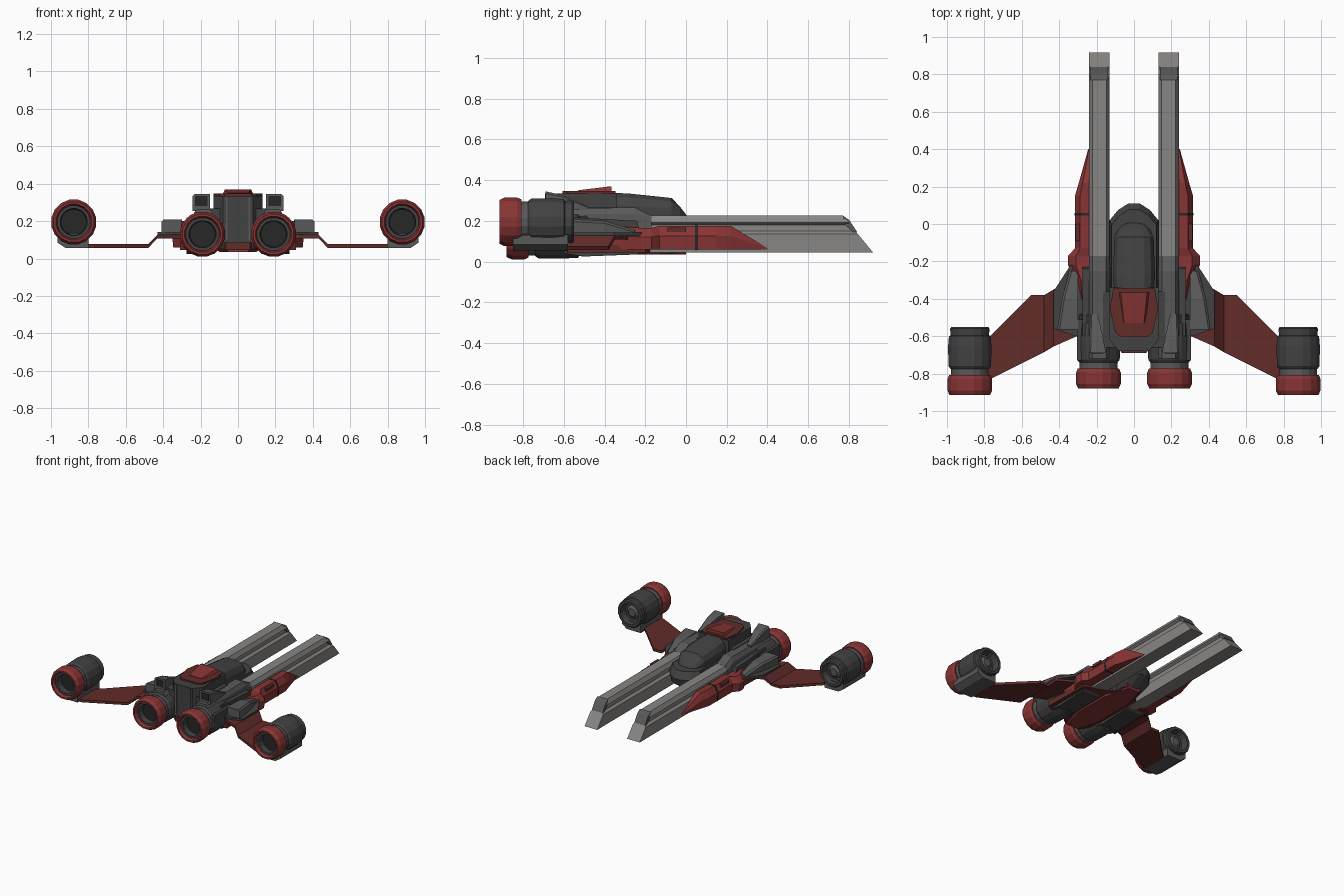
import bpy, bmesh, math

if "Cube" in bpy.data.objects:
    bpy.data.objects.remove(bpy.data.objects["Cube"])

COLORS = {"red": (0.25, 0.035, 0.035), "maroon": (0.12, 0.025, 0.022), "rail": (0.25, 0.24, 0.23),
          "grey": (0.10, 0.10, 0.10), "dark": (0.055, 0.055, 0.055), "black": (0.02, 0.02, 0.02)}
MATS = {}
for key, col in COLORS.items():
    MATS[key] = bpy.data.materials.new(key + "_paint")
    MATS[key].diffuse_color = (*col, 1)


def finish(name, bm, mat, mirror):
    bmesh.ops.remove_doubles(bm, verts=bm.verts, dist=1e-5)
    bmesh.ops.recalc_face_normals(bm, faces=bm.faces)
    me = bpy.data.meshes.new(name)
    bm.to_mesh(me)
    bm.free()
    ob = bpy.data.objects.new(name, me)
    bpy.context.collection.objects.link(ob)
    me.materials.append(MATS[mat])
    if mirror:
        ob.modifiers.new("mirror", 'MIRROR').use_mirror_merge = False
    return ob


def loft(name, sections, mat, mirror=True, closed=False):
    """Skin a list of equal-length 3D loops; closed joins last to first."""
    bm = bmesh.new()
    rings = [[bm.verts.new(p) for p in s] for s in sections]
    n = len(rings[0])
    pairs = list(zip(rings, rings[1:])) + ([(rings[-1], rings[0])] if closed else [])
    for a, b in pairs:
        for i in range(n):
            j = (i + 1) % n
            bm.faces.new((a[i], a[j], b[j], b[i]))
    if not closed:
        bm.faces.new(rings[0])
        bm.faces.new(rings[-1])
    return finish(name, bm, mat, mirror)


def prism(name, pts, axis, a, b, mat, mirror=True):
    """Extrude a 2D outline along an axis from a to b."""
    put = {"x": lambda p, t: (t, p[0], p[1]), "y": lambda p, t: (p[0], t, p[1]),
           "z": lambda p, t: (p[0], p[1], t)}[axis]
    return loft(name, [[put(p, t) for p in pts] for t in (a, b)], mat, mirror)


def box(name, x0, x1, y0, y1, z0, z1, mat, mirror=True):
    return prism(name, [(x0, y0), (x1, y0), (x1, y1), (x0, y1)], "z", z0, z1, mat, mirror)


def lathe(name, prof, cx, cz, mat, n=16, closed=False):
    """Revolve (radius, y) points about a line parallel to y."""
    ang = [math.tau * (i + 0.5) / n for i in range(n)]
    return loft(name, [[(cx + r * math.cos(t), y, cz + r * math.sin(t)) for t in ang]
                       for r, y in prof], mat, True, closed)


def sym(pts):
    return pts + [(-x, y) for x, y in reversed(pts)]


# Engines: nozzle ring, neck and nozzle cup, main barrel
def engine(tag, cx, cz, y0, length, r):
    lathe(tag + "_nozzle_ring", [(r * .80, y0), (r * .90, y0), (r, y0 + .025), (r, y0 + .085),
          (r * .92, y0 + .108), (r * .72, y0 + .108), (r * .72, y0 + .03)], cx, cz, "red", closed=True)
    lathe(tag + "_nozzle_cup", [(r * .74, y0 + .025), (r * .60, y0 + .025), (r * .55, y0 + .09),
          (r * .74, y0 + .10)], cx, cz, "dark", closed=True)
    lathe(tag + "_nozzle_core", [(r * .60, y0 + .07), (r * .60, y0 + .10)], cx, cz, "black")
    lathe(tag + "_neck", [(r * .84, y0 + .095), (r * .84, y0 + .16)], cx, cz, "grey")
    e = y0 + length
    lathe(tag + "_barrel", [(r * .86, y0 + .14), (r * .95, y0 + .155), (r * .97, y0 + .26),
          (r * .93, e - .05), (r * .86, e - .045), (r * .88, e - .01), (r * .82, e),
          (r * .66, e), (r * .58, e - .05)], cx, cz, "dark")
    lathe(tag + "_intake_hub", [(r * .42, e - .05), (r * .25, e - .03)], cx, cz, "grey", 12)


engine("outer_engine", .878, .195, -.915, .365, .122)
engine("inner_engine", .19, .13, -.88, .40, .122)

# Outer engine cradles
prism("engine_cradle", [(.80, .055), (.92, .055), (.965, .085), (.965, .13), (.80, .13)],
      "y", -.85, -.58, "grey")

# Cranked wings
WING = [(.26, -.25, -.58, .118), (.43, -.35, -.655, .118), (.48, -.38, -.685, .067),
        (.55, -.38, -.72, .067), (.77, -.60, -.83, .067), (.86, -.68, -.845, .067)]
loft("wing", [[(x, a, z - .01), (x, a, z + .01), (x, b, z + .01), (x, b, z - .01)]
              for x, a, b, z in WING], "maroon")
prism("wing_root_cover", [(.22, -.18), (.34, -.22), (.43, -.36), (.43, -.56), (.31, -.60), (.22, -.60)],
      "z", .125, .142, "dark")

# Long rail guns: I-section with a raked muzzle
SEC = [(.130, .045), (.240, .045), (.240, .135), (.222, .150), (.222, .180), (.240, .192), (.222, .225),
       (.148, .225), (.130, .192), (.148, .180), (.148, .150), (.130, .135)]
loft("rail_gun", [[(x, -.60, z) for x, z in SEC],
                  [(x, .77 + (.225 - z) * .82, z) for x, z in SEC]], "rail")
prism("rail_muzzle_lip", [(.77, .226), (.80, .205), (.84, .145), (.82, .145), (.77, .19)],
      "x", .138, .232, "grey")

# Rail breech housings over the inner engines
loft("breech_cover", [[(.132, y, .15), (.240, y, .15), (.240, y, h - .03), (.222, y, h),
                       (.150, y, h), (.132, y, h - .03)]
                      for y, h in ((-.72, .262), (-.25, .265), (-.17, .226))], "grey")
prism("engine_housing", [(-.60, .04), (-.50, .025), (-.24, .035), (-.20, .06), (-.24, .20), (-.60, .22)],
      "x", .125, .275, "dark")
box("engine_shoulder", .24, .305, -.73, -.51, .15, .20, "dark")

# Tail intakes on the breech covers
loft("tail_intake", [[(.150, -.69, .255), (.242, -.69, .255), (.242, -.69, .335), (.232, -.69, .345),
                      (.150, -.69, .345)],
                     [(.165, -.61, .255), (.240, -.61, .255), (.240, -.61, .318), (.230, -.61, .327),
                      (.165, -.61, .327)],
                     [(.195, -.48, .255), (.232, -.48, .255), (.232, -.48, .265), (.226, -.48, .270),
                      (.195, -.48, .270)]], "grey")
box("tail_intake_mouth", .163, .23, -.693, -.68, .28, .333, "black")

# Tapered shoulder blocks on the wing roots
loft("wing_block", [[(.30, y, .13), (x, y, .13), (x, y, h - .012), (x - .012, y, h), (.30, y, h)]
                    for y, x, h in ((-.565, .41, .208), (-.40, .385, .20), (-.25, .345, .155))], "grey")

# Red side armour, tapering to a point along the rails
ARMOUR = [(.40, .245, .066), (.22, .295, .175), (.15, .316, .175), (-.13, .316, .175),
          (-.17, .352, .165), (-.22, .352, .165), (-.30, .31, .172), (-.42, .30, .14)]
loft("side_armour", [[(.235, y, .06), (x - .006, y, .06), (x, y, .06 + .58 * (h - .06)),
                      (.235 + .65 * (x - .235), y, h), (.235, y, h)] for y, x, h in ARMOUR], "red")
prism("armour_seam", [(.235, .058), (.312, .058), (.318, .127), (.29, .177), (.235, .177)],
      "y", .045, .06, "black")
box("armour_vent", .28, .312, -.09, 0, .145, .168, "maroon")

# Centre hull with bevelled nose
NOSE = [(.13, -.36), (.13, .02), (.085, .075), (.03, .11)]
loft("nose_hull", [[(x * k, -.36 + (y + .36) * m, z) for x, y in sym(NOSE)]
                   for k, m, z in ((.70, .72, .04), (1, .97, .12), (1, 1, .17), (.92, .93, .225))],
     "dark", False)
prism("rear_hull", sym([(.13, -.34), (.13, -.62), (.08, -.68)]), "z", .05, .335, "dark", False)
prism("rear_slat", [(.055, .10), (.065, .10), (.065, .33), (.055, .33)], "y", -.687, -.67, "grey")
box("rear_bridge", -.165, .165, -.66, -.36, .20, .268, "dark", False)

# Canopy
CAN = [(-.37, .105, .338), (-.28, .112, .334), (-.07, .105, .312), (-.03, .085, .27), (.005, .05, .225)]
loft("canopy", [[(s * w * k, y, .20 + (h - .20) * v) for s, k, v in
                 ((1, 1, 0), (1, 1, .55), (1, .82, .85), (1, .5, 1),
                  (-1, .5, 1), (-1, .82, .85), (-1, 1, .55), (-1, 1, 0))] for y, w, h in CAN], "dark", False)

# Red dorsal plate and raised scoop
prism("dorsal_plate", sym([(.11, -.345), (.13, -.45), (.10, -.58), (.07, -.605)]),
      "z", .325, .347, "maroon", False)
loft("dorsal_scoop", [[(-w, y, .335), (w, y, .335), (w - .015, y, h), (.015 - w, y, h)]
                      for y, w, h in ((-.53, .068, .35), (-.365, .085, .37))], "red", False)

# Red belly plates
prism("belly_plate", sym([(.06, .0), (.10, -.12), (.30, -.20), (.31, -.58), (.13, -.60), (.065, -.69)]),
      "z", .045, .085, "maroon", False)
loft("belly_keel", [[(x * k, y, z) for x, y in sym([(.055, .0), (.115, -.20), (.115, -.50), (.06, -.68)])]
                    for k, z in ((1, .05), (.85, .034))], "red", False)

for m in bpy.data.materials:
    if m.users and not m.is_grease_pencil:
        m.use_nodes = True
        m.node_tree.nodes["Principled BSDF"].inputs["Base Color"].default_value = m.diffuse_color
